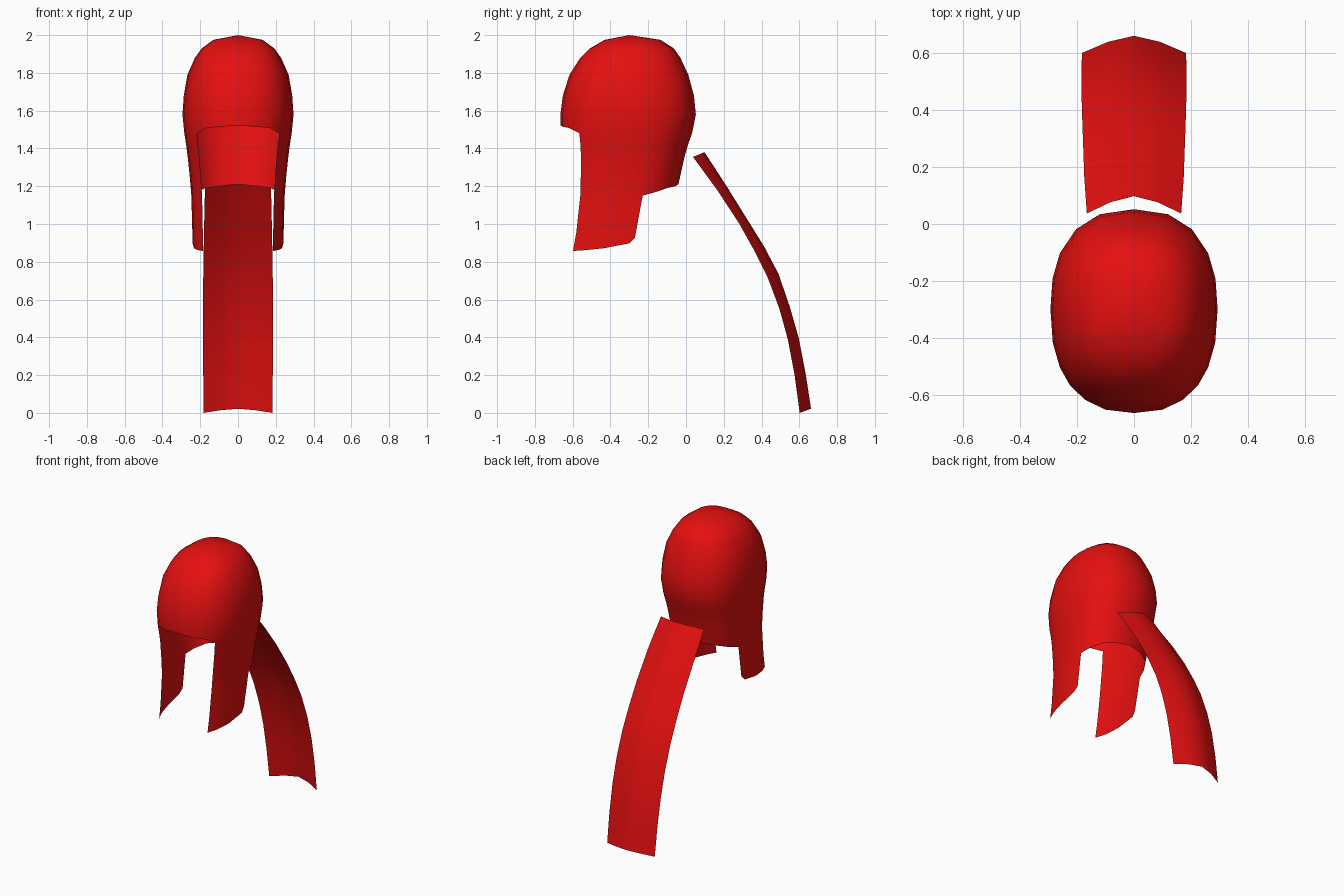
import bpy, bmesh, math

cube = bpy.data.objects.get("Cube")
if cube:
    bpy.data.objects.remove(cube, do_unlink=True)

red = bpy.data.materials.new("red cloth")
red.use_nodes = True
RED = (0.78, 0.005, 0.005, 1.0)
red.diffuse_color = RED
bsdf = next(n for n in red.node_tree.nodes if n.type == 'BSDF_PRINCIPLED')
bsdf.inputs["Base Color"].default_value = RED


def finish(name, bm):
    me = bpy.data.meshes.new(name)
    bm.to_mesh(me)
    bm.free()
    me.materials.append(red)
    me.shade_smooth()
    ob = bpy.data.objects.new(name, me)
    bpy.context.collection.objects.link(ob)
    return ob


def lerp_table(table, key):
    """Linear lookup in rows sorted by their first value."""
    key = min(max(key, table[0][0]), table[-1][0])
    for a, b in zip(table, table[1:]):
        if key <= b[0]:
            t = (key - a[0]) / (b[0] - a[0])
            return [p + (q - p) * t for p, q in zip(a[1:], b[1:])]


# Hood sections: height, half width, front reach, back reach from the centre
CY = -0.30
SECTIONS = [
    (0.86, 0.240, 0.410, 0.060), (0.93, 0.241, 0.390, 0.098),
    (1.15, 0.247, 0.357, 0.230), (1.21, 0.251, 0.354, 0.260),
    (1.39, 0.270, 0.352, 0.300), (1.48, 0.284, 0.364, 0.332),
    (1.58, 0.294, 0.365, 0.352), (1.68, 0.287, 0.352, 0.342),
    (1.79, 0.268, 0.317, 0.312), (1.88, 0.228, 0.260, 0.270),
    (1.93, 0.192, 0.208, 0.235), (1.975, 0.130, 0.130, 0.165),
]
FRONT_EDGE, BACK_EDGE = 47, 104      # strap limits, degrees from the front
ANGLES = [0, 16, 32, 47, 60, 75, 90, 104, 120, 140, 160, 180]
DOME = [1.975, 1.93, 1.88, 1.79, 1.68, 1.58]
EXP = 2 / 2.4


def hood_point(angle, z):
    w, f, b = lerp_table(SECTIONS, z)
    c, s = math.cos(math.radians(angle)), math.sin(math.radians(angle))
    x = w * max(s, 0) ** EXP if angle < 180 else 0
    y = CY - f * c ** EXP if c > 0 else CY + b * (-c) ** EXP
    return x, y, z


def column_heights(angle):
    """Heights down one column: brow edge, neck edge, then strap end."""
    brow = lerp_table([(0, 1.522), (32, 1.508), (47, 1.48), (180, 1.48)], angle)[0]
    zs = DOME + [brow]
    if angle >= FRONT_EDGE:
        neck = lerp_table([(47, 1.15), (104, 1.15), (140, 1.19), (180, 1.21)], angle)[0]
        zs += [1.42, 1.36, (1.36 + neck) / 2, neck]
    if FRONT_EDGE <= angle <= BACK_EDGE:
        end = lerp_table([(47, 0.857), (60, 0.862), (75, 0.872), (90, 0.898), (104, 0.928)], angle)[0]
        zs += [neck + (end - neck) * t for t in (1 / 3, 2 / 3, 1)]
    return zs


# Hood: half shell with hanging cheek straps, mirrored
bm = bmesh.new()
crown = bm.verts.new((0, CY, 2.0))
cols = [[bm.verts.new(hood_point(a, z)) for z in column_heights(a)] for a in ANGLES]
for a, b in zip(cols, cols[1:]):
    bm.faces.new((crown, a[0], b[0]))
    for i in range(min(len(a), len(b)) - 1):
        bm.faces.new((a[i], a[i + 1], b[i + 1], b[i]))
hood = finish("hood", bm)
mirror = hood.modifiers.new("mirror", 'MIRROR')
mirror.use_axis[0] = True
mirror.use_clip = True
mirror.merge_threshold = 0.001

# Cape rows: half width, side edge (y, z), raised centre line (y, z)
CAPE = [
    (0.166, 0.037, 1.355, 0.098, 1.380),
    (0.175, 0.165, 1.180, 0.215, 1.200),
    (0.179, 0.280, 1.005, 0.327, 1.020),
    (0.182, 0.365, 0.853, 0.414, 0.880),
    (0.184, 0.433, 0.715, 0.490, 0.735),
    (0.185, 0.495, 0.550, 0.550, 0.560),
    (0.185, 0.540, 0.385, 0.597, 0.395),
    (0.184, 0.575, 0.200, 0.633, 0.210),
    (0.182, 0.602, 0.000, 0.662, 0.022),
]
BULGE = [(-1, 0), (-0.5, 0.65), (0, 1), (0.5, 0.65), (1, 0)]

bm = bmesh.new()
rows = [[bm.verts.new((u * w, y0 + (y1 - y0) * k, z0 + (z1 - z0) * k)) for u, k in BULGE]
        for w, y0, z0, y1, z1 in CAPE]
for a, b in zip(rows, rows[1:]):
    for i in range(len(BULGE) - 1):
        bm.faces.new((a[i], a[i + 1], b[i + 1], b[i]))
bmesh.ops.reverse_faces(bm, faces=[f for f in bm.faces if f.calc_center_median() is not None and f.normal.y < 0])
bm.normal_update()
if sum(f.normal.y for f in bm.faces) < 0:
    bmesh.ops.reverse_faces(bm, faces=bm.faces[:])
finish("cape", bm)
